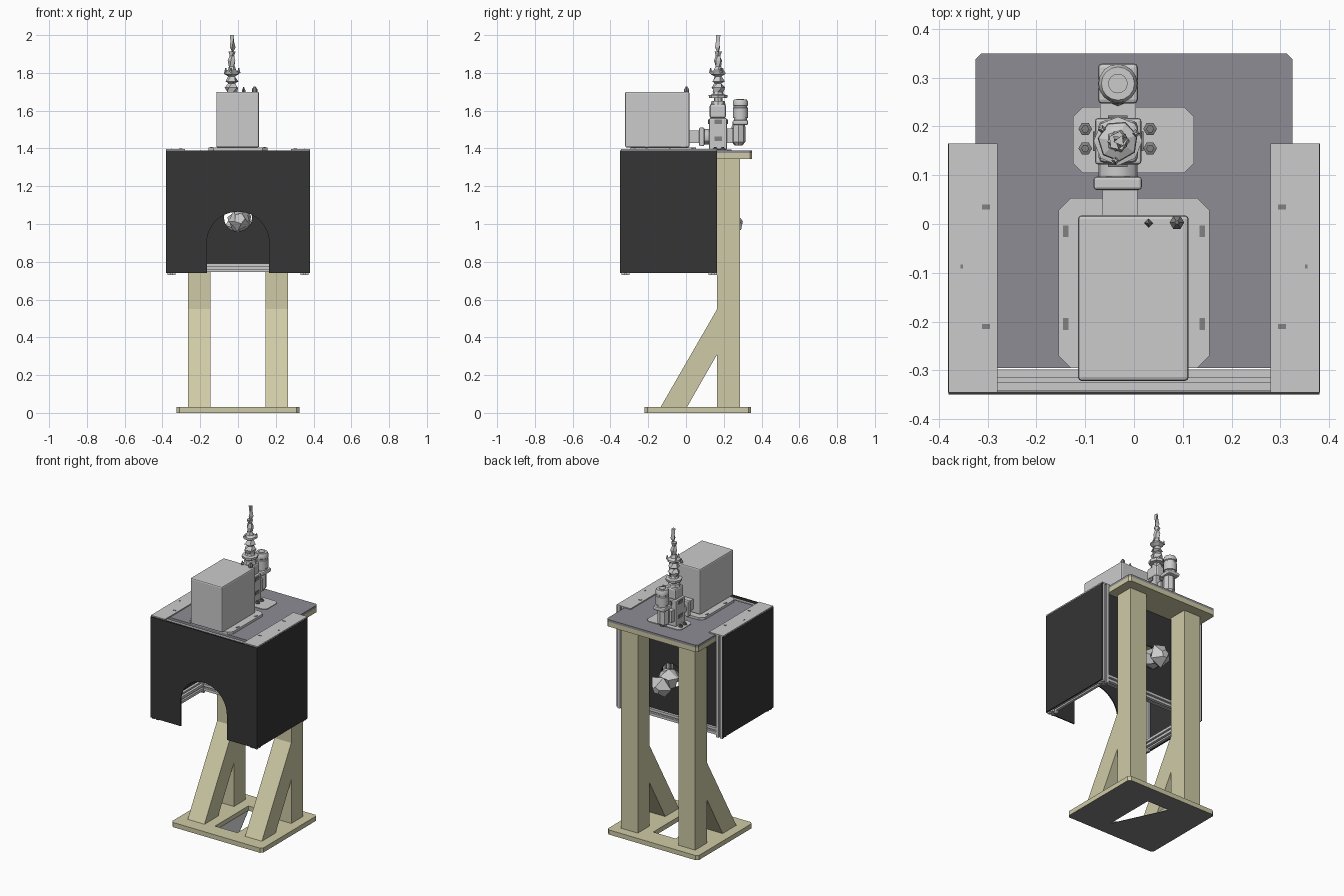
import bpy, bmesh, math
from mathutils import Vector, Matrix

if "Cube" in bpy.data.objects:
    bpy.data.objects.remove(bpy.data.objects["Cube"])


def material(name, c):
    m = bpy.data.materials.new(name)
    m.diffuse_color = (*c, 1)
    m.use_nodes = True
    m.node_tree.nodes["Principled BSDF"].inputs["Base Color"].default_value = m.diffuse_color
    return m


OLIVE = material("olive_paint", (0.62, 0.59, 0.38))
DARK = material("dark_panel", (0.035, 0.035, 0.035))
SLATE = material("slate_deck", (0.27, 0.265, 0.3))
STEEL = material("dark_steel", (0.22, 0.22, 0.22))


def finish(name, bm, mat=None, mirror=False):
    bmesh.ops.recalc_face_normals(bm, faces=bm.faces)
    me = bpy.data.meshes.new(name)
    if mirror:  # open the seam so the two halves join cleanly
        seam = [f for f in bm.faces if all(abs(v.co.x) < 1e-6 for v in f.verts)]
        bmesh.ops.delete(bm, geom=seam, context='FACES')
    bm.to_mesh(me)
    bm.free()
    ob = bpy.data.objects.new(name, me)
    bpy.context.collection.objects.link(ob)
    if mat:
        me.materials.append(mat)
    if mirror:
        ob.modifiers.new("mirror", 'MIRROR')
    return ob


def prism(name, pts, axis, lo, hi, mat=None, mirror=False):
    """Extrude a 2D profile along an axis: x takes (y,z), y takes (x,z), z takes (x,y)."""
    put = {'x': lambda a, b, t: (t, a, b), 'y': lambda a, b, t: (a, t, b),
           'z': lambda a, b, t: (a, b, t)}[axis]
    bm = bmesh.new()
    A = [bm.verts.new(put(a, b, lo)) for a, b in pts]
    B = [bm.verts.new(put(a, b, hi)) for a, b in pts]
    bm.faces.new(A)
    bm.faces.new(B)
    for i in range(len(pts)):
        j = (i + 1) % len(pts)
        bm.faces.new((A[i], A[j], B[j], B[i]))
    return finish(name, bm, mat, mirror)


def box(name, x, y, z, mat=None, mirror=False, bevel=0):
    ob = prism(name, [(x[0], y[0]), (x[1], y[0]), (x[1], y[1]), (x[0], y[1])],
               'z', *z, mat, mirror)
    if bevel:
        b = ob.modifiers.new("bevel", 'BEVEL')
        b.width, b.segments = bevel, 2
    return ob


def plate(name, x, y, z, c, mat=None):
    """Plate with chamfered corners."""
    (x0, x1), (y0, y1) = x, y
    return prism(name, [(x0 + c, y0), (x1 - c, y0), (x1, y0 + c), (x1, y1 - c),
                        (x1 - c, y1), (x0 + c, y1), (x0, y1 - c), (x0, y0 + c)], 'z', *z, mat)


def lathe(name, loc, prof, n=8, rot=(0, 0, 0), smooth=False, twist=0, mat=None):
    """Stack of (radius, height) rings about local z; twist turns each ring."""
    bm = bmesh.new()
    rings = []
    for k, (r, h) in enumerate(prof):
        rings.append([bm.verts.new((r * math.cos(2 * math.pi * i / n + k * twist),
                                    r * math.sin(2 * math.pi * i / n + k * twist), h))
                      for i in range(n)])
    for A, B in zip(rings, rings[1:]):
        for i in range(n):
            j = (i + 1) % n
            bm.faces.new((A[i], A[j], B[j], B[i]))
    bm.faces.new(rings[0])
    bm.faces.new(rings[-1])
    ob = finish(name, bm, mat)
    ob.location, ob.rotation_euler = loc, rot
    if smooth:
        bpy.context.view_layer.objects.active = ob
        ob.select_set(True)
        bpy.ops.object.shade_smooth_by_angle()
        ob.select_set(False)
    return ob


def rail(name, axis, a, b, lo, hi, h=0.022, mirror=False):
    """Slotted square extrusion centred on (a, b)."""
    pts = []
    for k in range(4):
        c, s = round(math.cos(k * math.pi / 2)), round(math.sin(k * math.pi / 2))
        for u, v in ((1, -1), (1, -.25), (.45, -.25), (.45, .25), (1, .25)):
            pts.append((a + h * (u * c - v * s), b + h * (u * s + v * c)))
    return prism(name, pts, axis, lo, hi, None, mirror)


# --- stand: base with opening, columns, braces, top board
base = prism("base_plate", [(0, -.22), (.31, -.22), (.325, -.205), (.325, .33), (.31, .345), (0, .345),
                            (0, .22), (.08, .22), (.08, -.12), (0, -.12)], 'z', 0, .03, OLIVE, True)
base.data.materials.append(STEEL)
for f in base.data.polygons:
    if all(base.data.vertices[v].co.z < .001 for v in f.vertices):
        f.material_index = 1
prism("base_opening_web", [(-.08, -.12), (.08, -.12), (-.08, .22)], 'z', 0, .002, STEEL)
box("column", (.145, .265), (.165, .285), (.03, 1.345), OLIVE, True)
prism("brace", [(.165, .55), (.165, .31), (.005, .03), (-.135, .03)], 'x', .145, .265, OLIVE, True)
plate("top_board", (-.325, .325), (-.295, .35), (1.345, 1.375), .012, OLIVE)
plate("deck_plate", (-.325, .325), (-.295, .35), (1.375, 1.39), .012, SLATE)

# --- hood: front panel with arch, sides, back panel with round port
arch = [(.165 * math.sin(t * math.pi / 32), .9 + .165 * math.cos(t * math.pi / 32)) for t in range(17)]
prism("hood_front", [(0, 1.39)] + arch + [(.165, .74), (.38, .74), (.38, 1.39)],
      'y', -.35, -.343, DARK, True)
box("hood_side", (.374, .381), (-.346, .165), (.74, 1.39), DARK, True)
port = [(.075 * math.sin(t * math.pi / 8), 1.035 + .075 * math.cos(t * math.pi / 8)) for t in range(9)]
prism("hood_back", [(0, 1.345)] + port + [(0, .75), (.34, .75), (.34, 1.345)],
      'y', .138, .145, DARK, True)

# --- slotted frame inside the hood
for y, end in ((-.32, "front"), (.142, "back")):
    rail(end + "_post", 'z', .352, y, .73, 1.39, mirror=True)
rail("side_bottom_rail", 'y', .352, .768, -.3, .12, mirror=True)
rail("side_top_rail", 'y', .352, 1.366, -.3, .12, mirror=True)
rail("front_top_rail", 'x', -.32, 1.355, -.33, .33)
rail("back_bottom_rail", 'x', .142, .768, -.33, .33)

# --- top flanges with bolts
box("top_flange", (.28, .38), (-.345, .165), (1.39, 1.397), None, True)
for y in (.035, -.21):
    box("flange_bolt", (.295, .312), (y - .005, y + .005), (1.397, 1.399), STEEL, True)
box("flange_pin", (.351, .356), (-.091, -.083), (1.397, 1.4), STEEL, True)

# --- cabinet on its mounting plate
plate("cabinet_plate", (-.155, .155), (-.295, .053), (1.39, 1.405), .025)
for y in (-.015, -.205):
    box("plate_slot", (.134, .146), (y - .012, y + .012), (1.405, 1.407), STEEL, True)
box("cabinet", (-.115, .112), (-.322, .018), (1.405, 1.7), bevel=.008)
lathe("cabinet_lug", (.088, .003, 1.695), [(.015, 0), (.015, .018), (.004, .033)], 6, mat=STEEL)
lathe("cabinet_small_lug", (.03, .002, 1.695), [(.009, 0), (.009, .012), (.002, .03)], 4, mat=STEEL)

# --- valve mounting plate and bolt clusters
plate("valve_plate", (-.125, .123), (.105, .24), (1.389, 1.394), .02)
for x in (-.1, .033):
    for y in (.155, .195):
        lathe("valve_bolt", (x, y, 1.394), [(.014, 0), (.014, .006), (.008, .008), (.008, .014)], 6, mat=STEEL)

# --- valve: horizontal coupling, body, side motor
X, Y = -.033, .17
box("coupling_neck", (-.065, .007), (.015, .075), (1.43, 1.495))
box("coupling_flange", (-.083, .016), (.07, .097), (1.412, 1.51), bevel=.006)
lathe("coupling_pipe", (X, .095, 1.462), [(.04, 0), (.04, .03)], 12, (-math.pi / 2, 0, 0), True)
box("valve_body", (-.08, .015), (.122, .217), (1.394, 1.56), bevel=.006)
box("valve_bonnet", (-.073, .008), (.125, .212), (1.56, 1.635), bevel=.012)
for z in (1.44, 1.53):
    for x in (-.084, .01):
        box("valve_clamp", (x, x + .009), (.15, .19), (z, z + .022), STEEL)
    for y in (.117, .213):
        box("valve_clamp_side", (X - .02, X + .02), (y, y + .009), (z, z + .022), STEEL)
box("motor_link", (-.07, .004), (.215, .25), (1.43, 1.505))
lathe("motor_elbow", (X, .278, 1.415), [(.02, 0), (.036, .02), (.036, .1), (.03, .12)], 8)
box("motor_base", (-.074, .008), (.247, .329), (1.525, 1.55), bevel=.008)
lathe("motor_body", (X, .288, 1.55),
      [(.034, 0), (.034, .01), (.04, .012), (.04, .065), (.036, .068), (.036, .075), (.04, .078),
       (.04, .096), (.034, .108), (.02, .108), (.02, .112)], 16, smooth=True)

# --- broken, faceted feed pipe rising above the valve
P = (X, Y, 0)
lathe("bonnet_cap", P, [(.04, 1.63), (.035, 1.65), (.022, 1.652), (.022, 1.668)], 8)
lathe("lower_collar", P, [(.048, 1.666), (.05, 1.682), (.03, 1.686), (.026, 1.70)], 8)
lathe("pipe_bend", P, [(.03, 1.70), (.038, 1.722), (.02, 1.745), (.036, 1.755), (.018, 1.785)], 5, twist=.5)
lathe("upper_collar", P, [(.02, 1.782), (.042, 1.795), (.04, 1.806), (.022, 1.815)], 7, (0, 0, .3))
lathe("upper_pipe", P, [(.024, 1.815), (.016, 1.835), (.022, 1.865), (.013, 1.89), (.02, 1.912)], 5, twist=.35)
lathe("pipe_shard", (X + .004, Y, 0), [(.004, 1.91), (.017, 1.935), (.012, 1.965), (.013, 2.0)], 3, twist=.4)
for a in (.4, 2.5, 4.6):
    lathe("collar_tab", (X + .04 * math.cos(a), Y + .04 * math.sin(a), 1.80), [(.009, 0), (.003, .025)], 4)

# --- faceted nozzle poking through the port in the back panel
lathe("port_nozzle", (.008, .10, 1.03), [(.03, 0), (.06, .035), (.066, .06), (.05, .12), (.075, .15), (.025, .2)],
      5, (-math.pi / 2 - .2, 0, 0), twist=.45)
